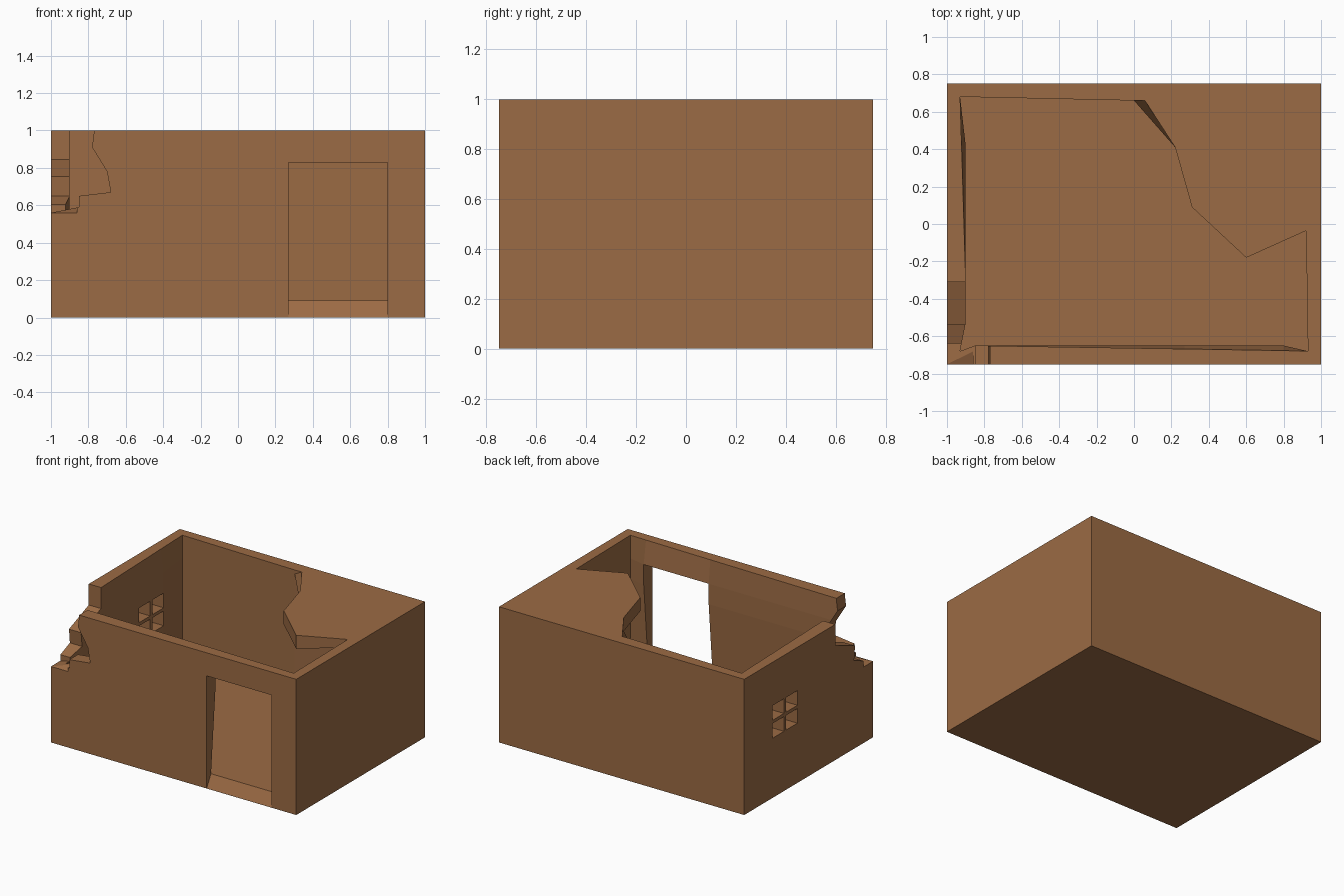
import bpy, bmesh

if "Cube" in bpy.data.objects:
    bpy.data.objects.remove(bpy.data.objects["Cube"])


def loft(name, rings):
    """Closed solid through rings of equal point count."""
    bm = bmesh.new()
    vs = [[bm.verts.new(p) for p in r] for r in rings]
    n = len(rings[0])
    for a, b in zip(vs, vs[1:]):
        for i in range(n):
            j = (i + 1) % n
            bm.faces.new((a[i], a[j], b[j], b[i]))
    bm.faces.new(vs[0])
    bm.faces.new(vs[-1])
    bmesh.ops.triangulate(bm, faces=[f for f in bm.faces if len(f.verts) > 4])
    bmesh.ops.recalc_face_normals(bm, faces=bm.faces)
    mesh = bpy.data.meshes.new(name)
    bm.to_mesh(mesh)
    bm.free()
    ob = bpy.data.objects.new(name, mesh)
    bpy.context.collection.objects.link(ob)
    return ob


def side_prism(name, profile, x0, x1):
    return loft(name, [[(x, y, z) for y, z in profile] for x in (x0, x1)])


def front_prism(name, profile, y0, y1):
    return loft(name, [[(x, y, z) for x, z in profile] for y in (y0, y1)])


def cut(target, cutter):
    m = target.modifiers.new("cut", 'BOOLEAN')
    m.operation, m.solver, m.object = 'DIFFERENCE', 'EXACT', cutter
    bpy.context.view_layer.objects.active = target
    bpy.ops.object.modifier_apply(modifier=m.name)
    bpy.data.objects.remove(cutter)


def at(ring, z):
    return [(x, y, z) for x, y in ring]


# Outer block
base = [(-1, -.75), (1, -.75), (1, .75), (-1, .75)]
house = loft("ruined_house", [at(base, 0), at(base, 1)])

# Room hollow: slightly uneven inner walls
mid = [(-.93, .68), (-.9, .42), (-.9, -.31), (-.9, -.53), (-.93, -.68), (-.85, -.65),
       (.27, -.65), (.8, -.65), (.93, -.68), (.92, -.03), (.93, .68), (0, .66)]
low, top = list(mid), list(mid)
low[6], low[7] = (.27, -.70), (.8, -.70)
top[1], top[6], top[7] = (-.922, .42), (.27, -.668), (.8, -.677)
room = loft("room_hollow", [at(low, .09), at(mid, .68), at(mid, .83), at(top, 1), at(top, 1.2)])

# Remaining roof piece is kept out of the hollow
edge_top = [(0, .75), (.22, .41), (.31, .09), (.60, -.18), (1.0, 0), (1.2, 0), (1.2, .9), (0, .9)]
edge_low = [(0, .66, .97), (.22, .41, .9), (.31, .09, .9), (.60, -.18, .9),
            (1.0, 0, .95), (1.2, 0, .95), (1.2, .9, .92), (0, .9, .95)]
roof = loft("roof_piece", [edge_low, at(edge_top, 1), at(edge_top, 1.3)])
cut(room, roof)
cut(house, room)

# Doorway with sloped sill
cut(house, side_prism("doorway", [(-.8, .003), (-.75, .003), (-.70, .09), (-.6, .1),
                                  (-.6, .83), (-.8, .83)], .27, .80))

# Four window panes in the left wall
for y0, y1 in ((.13, .263), (.287, .42)):
    for z0, z1 in ((.44, .548), (.572, .68)):
        cut(house, side_prism("pane", [(y0, z0), (y1, z0), (y1, z1), (y0, z1)], -1.1, -.8))

# Crumbled left wall end
cut(house, side_prism("left_break", [(-.31, 1.1), (-.31, .845), (-.54, .755), (-.53, .65),
                                     (-.75, .56), (-.85, .52), (-.85, 1.1)], -1.1, -.86))

# Crumbled front wall end
cut(house, front_prism("front_break", [(-.77, 1.1), (-.77, .99), (-.78, .91), (-.70, .78),
                                       (-.68, .67), (-.85, .65), (-.85, .59), (-1.1, .54),
                                       (-1.1, 1.1)], -.85, -.64))

# Clay colour
clay = bpy.data.materials.new("clay")
clay.diffuse_color = (.33, .147, .058, 1)
clay.use_nodes = True
clay.node_tree.nodes["Principled BSDF"].inputs["Base Color"].default_value = clay.diffuse_color
house.data.materials.clear()
house.data.materials.append(clay)
for p in house.data.polygons:
    p.material_index = 0
    p.use_smooth = False
